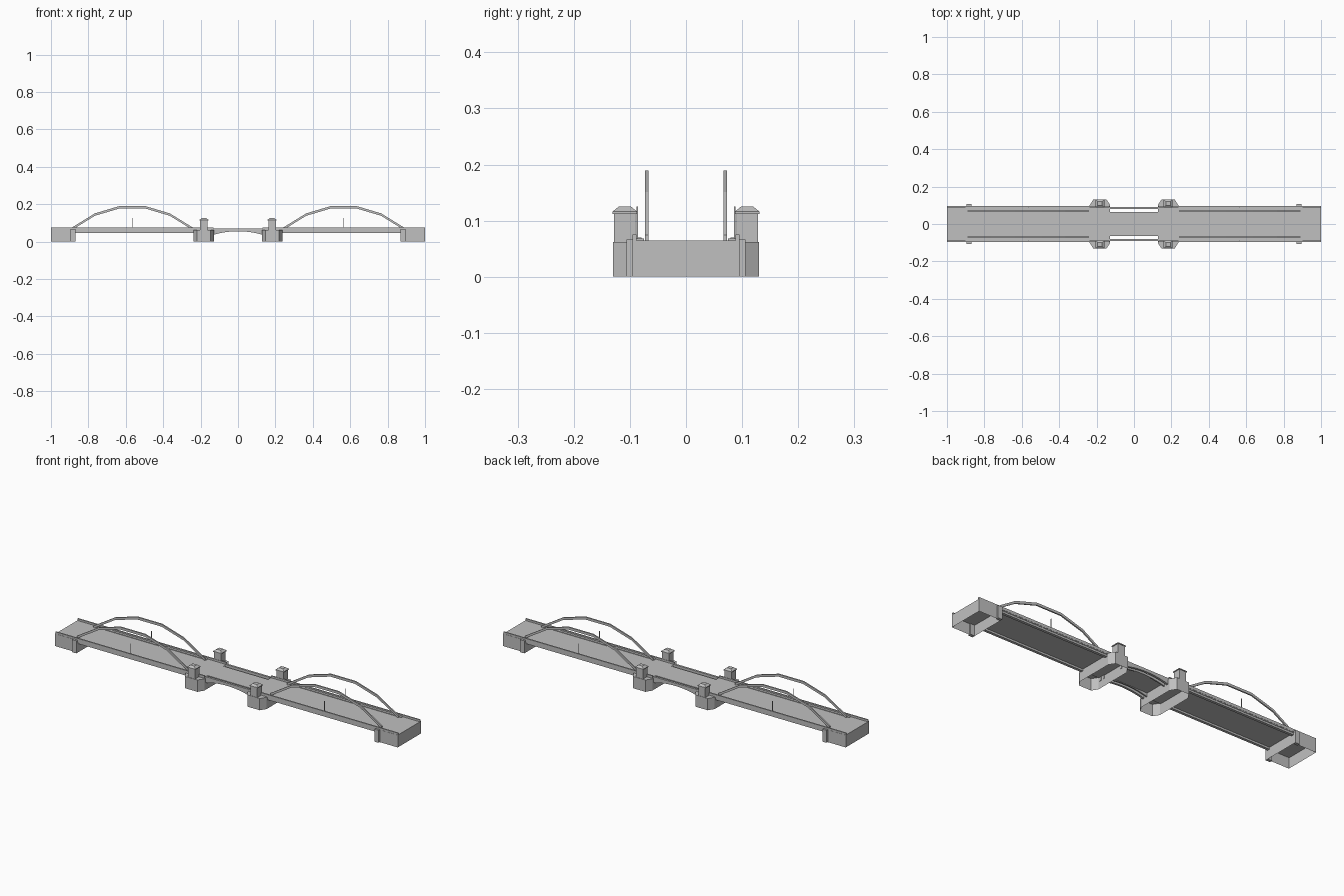
import bpy, bmesh, math
from mathutils import Vector

if "Cube" in bpy.data.objects:
    bpy.data.objects.remove(bpy.data.objects["Cube"], do_unlink=True)

stone = bpy.data.materials.new("light_grey_stone")
stone.use_nodes = True
GREY = (0.53, 0.53, 0.53, 1)
stone.diffuse_color = GREY
stone.node_tree.nodes["Principled BSDF"].inputs["Base Color"].default_value = GREY


def finish(bm, name):
    bmesh.ops.recalc_face_normals(bm, faces=bm.faces)
    mesh = bpy.data.meshes.new(name)
    bm.to_mesh(mesh)
    bm.free()
    mesh.materials.append(stone)
    ob = bpy.data.objects.new(name, mesh)
    bpy.context.collection.objects.link(ob)
    return ob


def prism(name, outline, lower, upper, top_scale=1.0, open_below=False):
    """Upright prism, optionally tapered or hollow underneath."""
    n = len(outline)
    cx = sum(p[0] for p in outline) / n
    cy = sum(p[1] for p in outline) / n
    bm = bmesh.new()
    low = [bm.verts.new((x, y, lower)) for x, y in outline]
    top = [bm.verts.new((cx + (x - cx) * top_scale, cy + (y - cy) * top_scale, upper))
           for x, y in outline]
    for i in range(n):
        j = (i + 1) % n
        bm.faces.new((low[i], low[j], top[j], top[i]))
    bm.faces.new(top)
    if not open_below:
        bm.faces.new(low[::-1])
    return finish(bm, name)


def rect(x0, x1, y0, y1):
    return [(x0, y0), (x1, y0), (x1, y1), (x0, y1)]


def box(name, x0, x1, y0, y1, z0, z1):
    return prism(name, rect(x0, x1, min(y0, y1), max(y0, y1)), z0, z1)


def ribbon(name, lower, upper, y0, y1):
    """Beam between two matching x-z lines, extruded across y."""
    bm = bmesh.new()
    rings = [[bm.verts.new((x, y, z)) for (x, z), y in
              ((a, y0), (a, y1), (b, y1), (b, y0))] for a, b in zip(lower, upper)]
    for r, s in zip(rings, rings[1:]):
        for i in range(4):
            j = (i + 1) % 4
            bm.faces.new((r[i], r[j], s[j], s[i]))
    bm.faces.new(rings[0])
    bm.faces.new(rings[-1])
    return finish(bm, name)


# Road surface: wide side spans and a narrower middle span
ROAD = 0.065
box("middle_road", -0.13, 0.13, -0.065, 0.065, 0.056, ROAD)

# Middle span side beams with a shallow curved underside
steps = [-0.13 + 0.26 * i / 12 for i in range(13)]
curve = [(x, 0.055 - 0.018 * (x / 0.13) ** 2) for x in steps]
for side, label in ((-1, "front"), (1, "back")):
    ribbon("middle_beam_" + label, curve, [(x, 0.070) for x in steps],
           side * 0.079, side * 0.09)
    ribbon("middle_rib_" + label, curve, [(x, 0.060) for x in steps],
           side * 0.058, side * 0.065)

# Rising half of the main arch, measured from its centre
ARCH_X = 0.565
half_arch = [(0.325, 0.066), (0.2, 0.143), (0.072, 0.181)]
arch_line = [(-x, z) for x, z in half_arch] + half_arch[::-1]

for end, end_name in ((-1, "right"), (1, "left")):
    def span(a, b):
        return min(end * a, end * b), max(end * a, end * b)

    x0, x1 = span(0.13, 1.0)
    box("side_road_" + end_name, x0, x1, -0.094, 0.094, 0.056, ROAD)

    # Hollow end abutment
    a0, a1 = span(0.87, 1.0)
    prism("abutment_" + end_name, rect(a0, a1, -0.096, 0.096), 0, ROAD, open_below=True)

    # Hollow river pier with pointed, cut-off noses
    px = end * 0.182
    quarter = [(0.055, 0.1), (0.036, 0.13)]
    outline = quarter + [(-x, y) for x, y in quarter[::-1]]
    outline += [(-x, -y) for x, y in outline]
    prism("pier_" + end_name, [(px + x, y) for x, y in outline], 0, 0.062, open_below=True)

    for side, label in ((-1, "front"), (1, "back")):
        tag = end_name + "_" + label

        # Abutment buttress
        w0, w1 = span(0.87, 0.895)
        box("buttress_" + tag, w0, w1, side * 0.09, side * 0.106, 0, 0.066)

        # Edge girder, parapet and raised footway
        g0, g1 = span(0.237, 0.87)
        box("girder_" + tag, g0, g1, side * 0.078, side * 0.092, 0.046, 0.06)
        box("parapet_" + tag, x0, x1, side * 0.088, side * 0.095, 0.06, 0.075)
        f0, f1 = span(0.237, 0.9)
        box("footway_" + tag, f0, f1, side * 0.075, side * 0.089, 0.06, 0.068)

        # Main arch rib
        cx = end * ARCH_X
        lower = [(cx + x, z - 0.005) for x, z in arch_line]
        upper = [(cx + x, z + 0.008) for x, z in arch_line]
        ribbon("arch_" + tag, lower, upper, side * 0.0665, side * 0.0735)

        # Lamp post at mid span
        box("lamp_post_" + tag, cx - 0.0015, cx + 0.0015,
            side * 0.0855, side * 0.0885, ROAD, 0.125)

        # Pier tower with eaves and a low tapered roof
        ty = side * 0.109
        box("tower_" + tag, px - 0.02, px + 0.02, ty - 0.019, ty + 0.019, 0.06, 0.113)
        eaves = rect(px - 0.024, px + 0.024, ty - 0.022, ty + 0.022)
        prism("tower_eaves_" + tag, eaves, 0.112, 0.116)
        prism("tower_roof_" + tag, eaves, 0.116, 0.125, top_scale=0.5)
